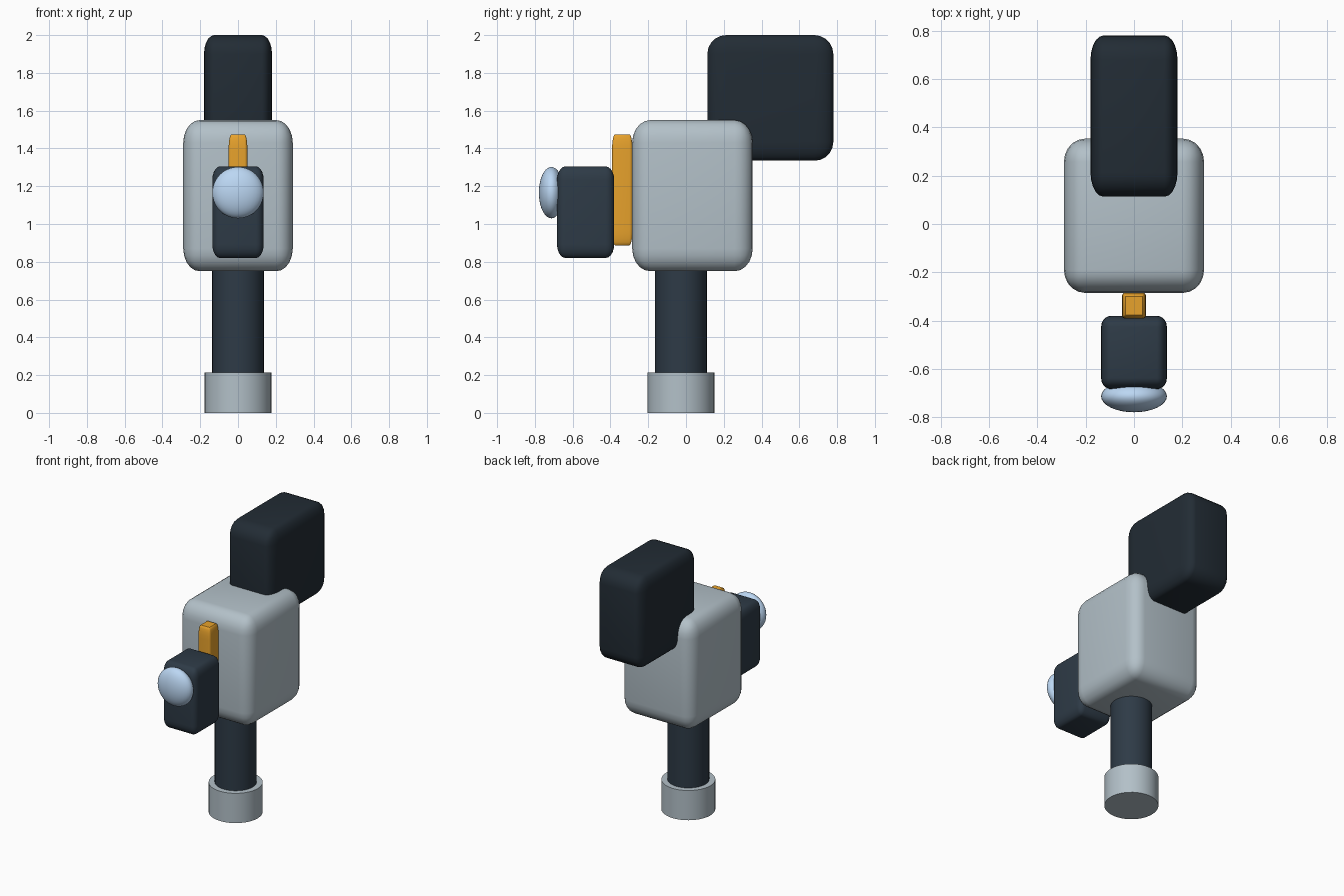
import bpy, math

if "Cube" in bpy.data.objects:
    bpy.data.objects.remove(bpy.data.objects["Cube"])


def material(name, color):
    m = bpy.data.materials.new(name)
    m.diffuse_color = (*color, 1)
    m.use_nodes = True
    m.node_tree.nodes["Principled BSDF"].inputs["Base Color"].default_value = m.diffuse_color
    return m


PALE = material("pale_grey_blue", (0.45, 0.53, 0.58))
DARK = material("dark_slate", (0.027, 0.043, 0.062))
DARKER = material("darker_slate", (0.016, 0.025, 0.035))
AMBER = material("amber", (0.80, 0.36, 0.025))
GLASS = material("pale_blue", (0.50, 0.68, 0.90))


def finish(name, mat):
    ob = bpy.context.object
    ob.name = name
    ob.data.materials.append(mat)
    bpy.ops.object.shade_smooth_by_angle(angle=math.radians(35))
    return ob


def rounded_box(name, x, y, z, mat, bevel=0.15):
    """Unit cube, bevelled before scaling, spanning the given ranges."""
    (x0, x1), (y0, y1), (z0, z1) = x, y, z
    bpy.ops.mesh.primitive_cube_add(size=1)
    ob = bpy.context.object
    mod = ob.modifiers.new("rounding", "BEVEL")
    mod.width, mod.segments = bevel, 5
    bpy.ops.object.modifier_apply(modifier=mod.name)
    ob.location = ((x0 + x1) / 2, (y0 + y1) / 2, (z0 + z1) / 2)
    ob.scale = (x1 - x0, y1 - y0, z1 - z0)
    bpy.ops.object.transform_apply(location=False, rotation=False, scale=True)
    return finish(name, mat)


def post(name, radius, z0, z1, mat):
    bpy.ops.mesh.primitive_cylinder_add(vertices=40, radius=radius, depth=z1 - z0,
                                        location=(0, -0.027, (z0 + z1) / 2))
    return finish(name, mat)


# Handle and its foot
post("handle_foot", 0.177, 0.0, 0.215, PALE)
post("handle", 0.137, 0.12, 0.84, DARK)

# Main body and rear block
rounded_box("body", (-0.29, 0.29), (-0.285, 0.353), (0.75, 1.55), PALE)
rounded_box("rear_block", (-0.18, 0.18), (0.113, 0.78), (1.335, 2.0), DARKER)

# Front strip, lens housing and lens
rounded_box("front_strip", (-0.05, 0.05), (-0.392, -0.283), (0.887, 1.475), AMBER)
rounded_box("lens_housing", (-0.136, 0.136), (-0.683, -0.38), (0.82, 1.305), DARK)
bpy.ops.mesh.primitive_uv_sphere_add(segments=32, ring_count=20, radius=1,
                                     location=(0, -0.713, 1.166))
bpy.context.object.scale = (0.136, 0.066, 0.136)
bpy.ops.object.transform_apply(location=False, rotation=False, scale=True)
finish("lens", GLASS)
